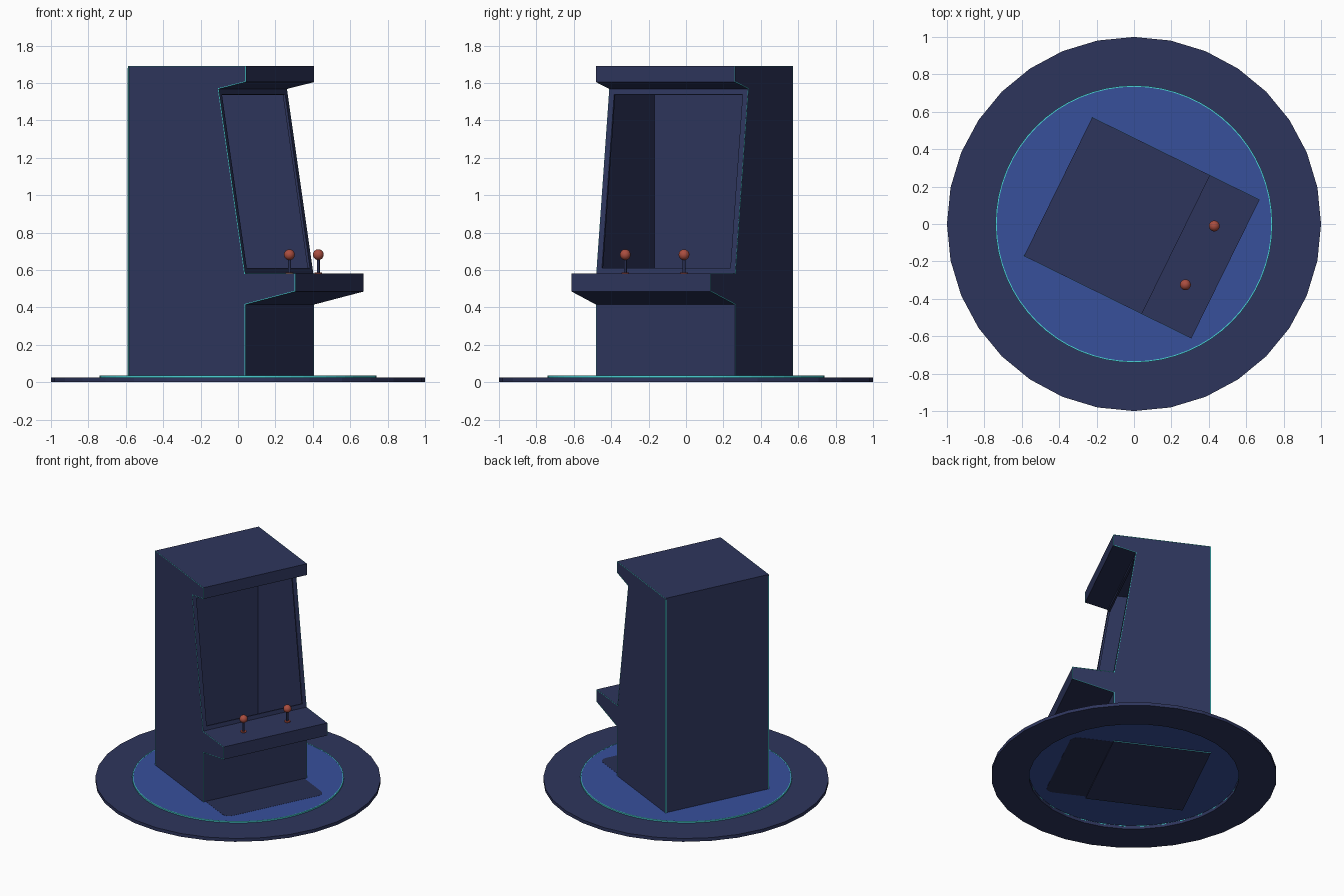
import bpy, bmesh, math
from mathutils import Vector

if "Cube" in bpy.data.objects:
    bpy.data.objects.remove(bpy.data.objects["Cube"])

TURN = math.radians(-26.2)   # cabinet is turned on its round base
HW = 0.413                   # half width of cabinet


def mat(name, rgb):
    m = bpy.data.materials.new(name)
    m.diffuse_color = (*rgb, 1)
    m.use_nodes = True
    m.node_tree.nodes["Principled BSDF"].inputs["Base Color"].default_value = m.diffuse_color
    return m


NAVY = mat("navy", (0.027, 0.036, 0.108))
BLUE = mat("blue", (0.038, 0.08, 0.33))
DARK = mat("dark_navy", (0.021, 0.028, 0.085))
CYAN = mat("cyan", (0.07, 0.65, 0.68))
RED = mat("red", (0.40, 0.075, 0.05))


def finish(bm, name, material, turn=True, smooth=False):
    bmesh.ops.recalc_face_normals(bm, faces=bm.faces[:])
    me = bpy.data.meshes.new(name)
    for f in bm.faces:
        f.smooth = smooth
    bm.to_mesh(me)
    bm.free()
    ob = bpy.data.objects.new(name, me)
    bpy.context.collection.objects.link(ob)
    me.materials.append(material)
    if turn:
        ob.rotation_euler.z = TURN
    return ob


def extrude(bm, vec):
    r = bmesh.ops.extrude_face_region(bm, geom=bm.faces[:])
    vs = [g for g in r["geom"] if isinstance(g, bmesh.types.BMVert)]
    bmesh.ops.translate(bm, verts=vs, vec=vec)


def prism(points, vec):
    bm = bmesh.new()
    f = bm.faces.new([bm.verts.new(p) for p in points])
    extrude(bm, Vector(vec))
    return bm


def ring(name, r0, r1, z0, z1, n, material):
    bm = bmesh.new()
    loops = [[bm.verts.new((r * math.cos(2 * math.pi * i / n), r * math.sin(2 * math.pi * i / n), z))
              for i in range(n)] for r, z in ((r0, z0), (r1, z0), (r1, z1), (r0, z1))]
    for k in range(4):
        a, b = loops[k], loops[(k + 1) % 4]
        for i in range(n):
            j = (i + 1) % n
            bm.faces.new((a[i], a[j], b[j], b[i]))
    return finish(bm, name, material, turn=False)


# round base: outer ring, glowing rim, blue floor
ring("base_ring", 0.735, 1.0, 0.0, 0.025, 32, NAVY)
ring("base_rim_light", 0.734, 0.741, 0.02, 0.036, 64, CYAN)
finish(prism([(0.735 * math.cos(2 * math.pi * i / 64), 0.735 * math.sin(2 * math.pi * i / 64), 0.027)
              for i in range(64)], (0, 0, 0.008)), "base_floor", BLUE, turn=False)

# dark rounded floor plate under the cabinet
pts = []
for cx, cy, a0 in ((0.49, 0.34, 0), (-0.39, 0.34, 90), (-0.39, -0.34, 180), (0.49, -0.34, 270)):
    for k in range(5):
        a = math.radians(a0 + 22.5 * k)
        pts.append((cx + 0.055 * math.cos(a), cy + 0.055 * math.sin(a), 0.0262))
finish(prism(pts, (0, 0, 0.0097)), "floor_plate", DARK)

# cabinet shell, side profile (depth, height)
PROFILE = [(-0.452, 0.02), (0.248, 0.02), (0.248, 0.415), (0.545, 0.485), (0.545, 0.582),
           (0.245, 0.582), (0.088, 1.568), (0.25, 1.605), (0.25, 1.692), (-0.452, 1.692)]
bm = prism([(u, -HW, z) for u, z in PROFILE], (0, 2 * HW, 0))
bmesh.ops.recalc_face_normals(bm, faces=bm.faces[:])
bm.faces.ensure_lookup_table()
# cut the screen opening in the sloped front face
screen = max((f for f in bm.faces if f.normal.x > 0.9), key=lambda f: f.calc_area())
bmesh.ops.inset_individual(bm, faces=[screen], thickness=0.043)
bmesh.ops.delete(bm, geom=[screen], context="FACES")
cab = finish(bm, "cabinet", NAVY)
sol = cab.modifiers.new("shell", "SOLIDIFY")
sol.thickness = 0.014
sol.offset = -1

# cyan trim lines following the profile on both sides, and on the back corners
for side, label in ((-1, "left"), (1, "right")):
    bm = bmesh.new()
    f = bm.faces.new([bm.verts.new((u, side * (HW - 0.001), z)) for u, z in PROFILE])
    outer = bmesh.ops.inset_region(bm, faces=[f], thickness=0.012, use_boundary=True)["faces"]
    bmesh.ops.delete(bm, geom=outer, context="FACES")
    bmesh.ops.inset_region(bm, faces=[f], thickness=0.006, use_boundary=True)
    bmesh.ops.delete(bm, geom=[f], context="FACES")
    extrude(bm, Vector((0, side * 0.002, 0)))
    finish(bm, label + "_trim", CYAN)
    y0, y1 = side * (HW - 0.007), side * (HW + 0.001)
    finish(prism([(-0.454, y0, 0.03), (-0.449, y0, 0.03), (-0.449, y1, 0.03), (-0.454, y1, 0.03)],
                 (0, 0, 1.65)), label + "_back_trim", CYAN)


# joysticks on the control shelf
def place(bm, verts, x, y, z):
    bmesh.ops.translate(bm, verts=verts, vec=(x, y, z))


for label, u, v in (("right", 0.39, 0.18), ("left", 0.39, -0.17)):
    for part, r, h, z, m in (("stick_collar", 0.021, 0.008, 0.584, RED),
                             ("stick_shaft", 0.008, 0.085, 0.625, DARK)):
        bm = bmesh.new()
        r_ = bmesh.ops.create_cone(bm, cap_ends=True, segments=16, radius1=r, radius2=r, depth=h)
        place(bm, r_["verts"], u, v, z)
        finish(bm, label + "_" + part, m)
    bm = bmesh.new()
    r_ = bmesh.ops.create_uvsphere(bm, u_segments=20, v_segments=12, radius=0.029)
    place(bm, r_["verts"], u, v, 0.682)
    finish(bm, label + "_stick_ball", RED, smooth=True)
